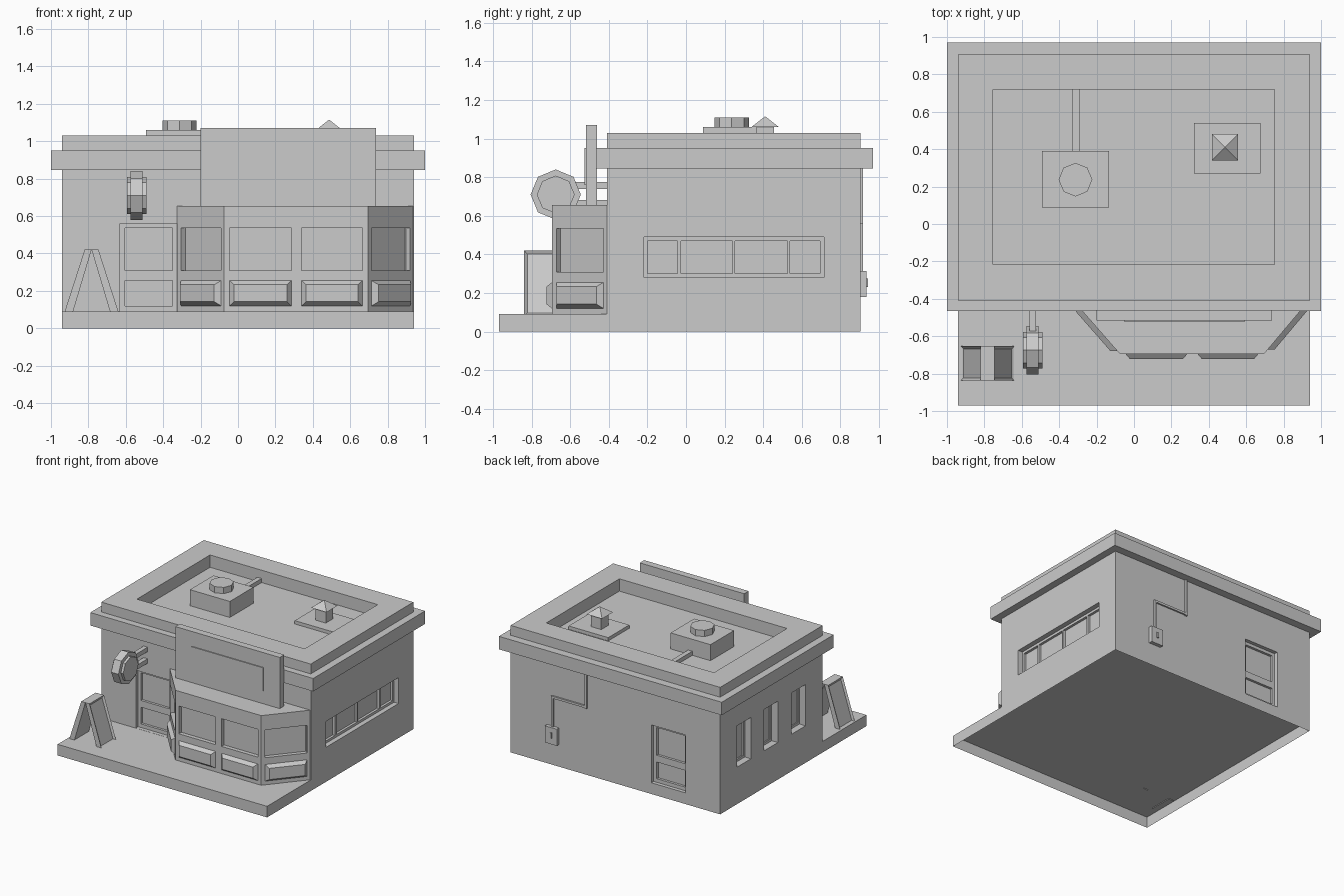
import bpy, bmesh
from math import atan2, hypot, pi
from mathutils import Matrix, Vector

if "Cube" in bpy.data.objects:
    bpy.data.objects.remove(bpy.data.objects["Cube"])


def finish(name, bm):
    bmesh.ops.recalc_face_normals(bm, faces=bm.faces)
    me = bpy.data.meshes.new(name)
    bm.to_mesh(me)
    bm.free()
    ob = bpy.data.objects.new(name, me)
    bpy.context.collection.objects.link(ob)
    return ob


def add_box(bm, b, mat=None):
    x0, x1, y0, y1, z0, z1 = b
    m = (Matrix.Translation(((x0 + x1) / 2, (y0 + y1) / 2, (z0 + z1) / 2))
         @ Matrix.Diagonal((x1 - x0, y1 - y0, z1 - z0, 1)))
    return bmesh.ops.create_cube(bm, size=1, matrix=(mat or Matrix()) @ m)["verts"]


def box(name, *b):
    bm = bmesh.new()
    add_box(bm, b)
    return finish(name, bm)


def cut(ob, boxes, mats=None):
    """Subtract boxes (optionally in local frames) and bake the result."""
    bm = bmesh.new()
    for i, b in enumerate(boxes):
        add_box(bm, b, mats[i] if mats else None)
    cutter = finish("cutter", bm)
    cutter.hide_render = True
    mod = ob.modifiers.new("cut", "BOOLEAN")
    mod.object, mod.operation, mod.solver = cutter, "DIFFERENCE", "EXACT"
    dg = bpy.context.evaluated_depsgraph_get()
    dg.update()
    me = bpy.data.meshes.new_from_object(ob.evaluated_get(dg))
    ob.modifiers.clear()
    ob.data = me
    bpy.data.objects.remove(cutter)


def prism(name, pts, to3d, offset):
    """Extrude a 2D outline placed by to3d along an offset vector."""
    bm = bmesh.new()
    f = bm.faces.new([bm.verts.new(to3d(*p)) for p in pts])
    r = bmesh.ops.extrude_face_region(bm, geom=[f])
    bmesh.ops.translate(bm, vec=offset, verts=[v for v in r["geom"] if isinstance(v, bmesh.types.BMVert)])
    return finish(name, bm)


def cone(name, loc, r1, r2, h, n, rot=None):
    bm = bmesh.new()
    bmesh.ops.create_cone(bm, cap_ends=True, segments=n, radius1=r1, radius2=r2, depth=h,
                          matrix=Matrix.Translation(loc) @ (rot or Matrix()))
    return finish(name, bm)


# Pavement slab, open underneath
bm = bmesh.new()
add_box(bm, (-.94, .94, -.97, .905, 0, .09))
bm.normal_update()
bmesh.ops.delete(bm, geom=[f for f in bm.faces if f.normal.z < -.9], context="FACES")
me = bpy.data.meshes.new("slab")
bm.to_mesh(me)
bm.free()
bpy.context.collection.objects.link(bpy.data.objects.new("slab", me))

# Building walls with sunken roof, doors and windows
YF, YB = -.41, .905
walls = box("walls", -.94, .94, YF, YB, .09, 1.03)
side = [(.51, .69), (.165, .345), (-.19, -.01)]
cut(walls, [(-.755, .75, -.217, .72, .93, 1.2),
            (-.63, -.322, -.5, YF + .03, .091, .56),
            (-.63, -.322, YB - .03, 1, .091, .56),
            (.90, 1, -.217, .715, .28, .49)]
    + [(-1, -.885, a, b, .30, .635) for a, b in side])
doors = [(-.605, -.35, y0, y1, z0, z1)
         for y0, y1 in ((YF, YF + .05), (YB - .05, YB))
         for z0, z1 in ((.12, .255), (.31, .535))]
panes = [(.88, .95, a, b, .30, .47)
         for a, b in ((-.2, -.045), (-.025, .24), (.255, .525), (.54, .695))]
cut(walls, doors + panes + [(-.95, -.875, a + .02, b - .02, .32, .615) for a, b in side])

# Fascia band around the roof edge
fascia = box("fascia_band", -1, 1, -.465, .97, .845, .95)
cut(fascia, [(-.9, .9, -.38, .87, .8, 1)])

# Bay window: prism, recessed panes, raised lower panels
outline = [(-.325, YF), (-.075, -.695), (.695, -.695), (.935, YF)]
bay = prism("bay_window", outline, lambda x, y: (x, y, .09), (0, 0, .565))
boxes, mats = [], []
for i in range(3):
    p, q = Vector(outline[i]), Vector(outline[i + 1])
    d = q - p
    frame = Matrix.Translation((p.x, p.y, 0)) @ Matrix.Rotation(atan2(d.y, d.x), 4, "Z")
    spans = [(.03, .36), (.415, .74)] if i == 1 else [(.03, d.length - .023)]
    for a, b in spans:
        boxes.append((a, b, -.1, .033, .31, .535))
        mats.append(frame)
        bm = bmesh.new()
        vs = add_box(bm, (a, b, -.028, .01, .12, .255))
        for v in vs:
            if v.co.y < 0:
                v.co.x += .024 if v.co.x < (a + b) / 2 else -.024
                v.co.z += .022 if v.co.z < .19 else -.022
            else:
                v.co.y = 0
        bm.transform(frame)
        finish("bay_lower_panel", bm)
cut(bay, boxes, mats)

# Front sign board
box("sign_board", -.2, .737, -.517, -.46, .65, 1.07)
box("sign_panel", -.05, .59, -.525, -.515, .76, .95)

# Hanging octagonal sign on two rods
turn = Matrix.Rotation(pi / 2, 4, "Y")
cone("hanging_sign_rim", (-.542, -.675, .71), .13, .13, .065, 8, turn)
cone("hanging_sign_face", (-.542, -.675, .71), .098, .098, .105, 8, turn)
for z in (.757, .663):
    box("hanging_sign_rod", -.56, -.524, -.59, YF + .01, z - .018, z + .018)

# Folding pavement sign: two leaning boards with inset panels
for s in (-1, 1):
    pts = [(s * .145, .085), (s * .1, .085), (0, .42), (s * .037, .42)]
    ob = prism("pavement_sign_board", pts, lambda x, z: (-.783 + x, -.838, z), (0, .186, 0))
    bm = bmesh.new()
    bm.from_mesh(ob.data)
    bm.normal_update()
    face = max(bm.faces, key=lambda f: f.normal.x * s + f.normal.z * .2)
    bmesh.ops.inset_region(bm, faces=[face], thickness=.022)
    bmesh.ops.translate(bm, vec=face.normal * -.012, verts=face.verts)
    bm.to_mesh(ob.data)
    bm.free()

# Rooftop unit with fan and pipe
box("roof_unit", -.493, -.135, .088, .39, .925, 1.06)
cone("roof_unit_fan", (-.313, .237, 1.083), .09, .09, .055, 8)
box("roof_pipe", -.33, -.292, .38, .725, .925, .963)

# Roof vent: curb, stem and pyramid cap
box("vent_curb", .32, .675, .27, .54, .925, .957)
box("vent_stem", .442, .532, .365, .455, .95, 1.065)
cone("vent_cap", (.487, .41, 1.088), .07 * 2 ** .5, 0, .055, 4, Matrix.Rotation(pi / 4, 4, "Z"))

# Back wall meter box and conduit
box("meter_box", .505, .612, YB - .005, .935, .18, .315)
box("meter_handle", .55, .566, .93, .943, .23, .275)
box("conduit_upper", .25, .268, YB - .005, .918, .54, .85)
box("conduit_middle", .25, .568, YB - .005, .918, .545, .563)
box("conduit_lower", .55, .568, YB - .005, .918, .31, .563)
